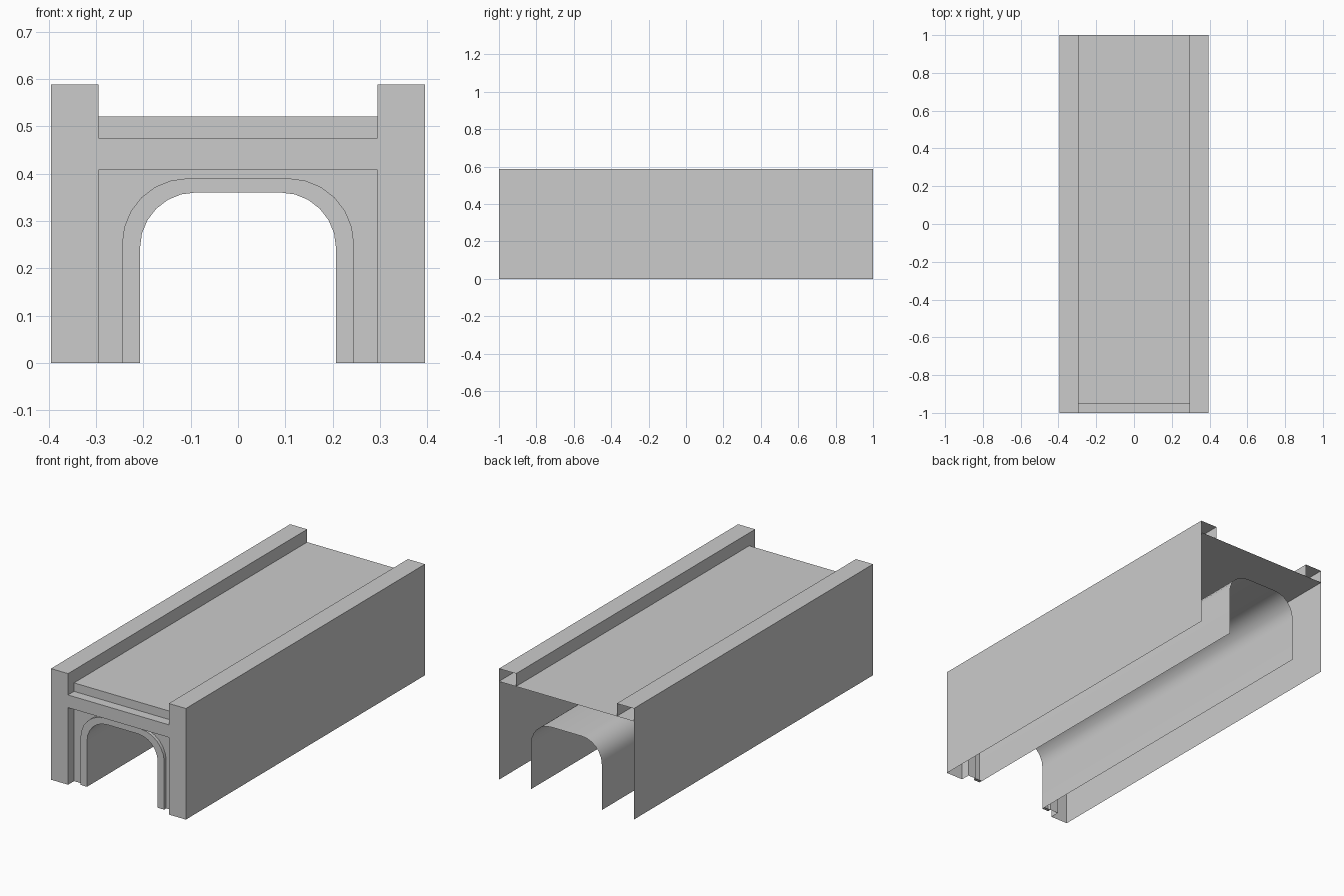
import bpy
import bmesh
import math

cube = bpy.data.objects.get("Cube")
if cube:
    bpy.data.objects.remove(cube, do_unlink=True)

FRONT, BACK = -1.0, 1.0
RECESS, TRIM = -0.95, -0.967
OUT, IN = 0.395, 0.295          # side wall and parapet faces
TOP, DECK, LEDGE, LINTEL = 0.588, 0.52, 0.475, 0.408

grey = bpy.data.materials.new("concrete_grey")
grey.use_nodes = True
grey.diffuse_color = (0.6, 0.6, 0.6, 1)
grey.node_tree.nodes["Principled BSDF"].inputs["Base Color"].default_value = (0.6, 0.6, 0.6, 1)


def finish(name, bm, smooth=False):
    mesh = bpy.data.meshes.new(name)
    bm.to_mesh(mesh)
    bm.free()
    mesh.materials.append(grey)
    obj = bpy.data.objects.new(name, mesh)
    bpy.context.collection.objects.link(obj)
    if smooth:
        bpy.ops.object.select_all(action="DESELECT")
        obj.select_set(True)
        bpy.context.view_layer.objects.active = obj
        bpy.ops.object.shade_smooth_by_angle(angle=math.radians(35))
    return obj


def strip(name, a, ya, b, yb, smooth=False):
    """Quads joining two matching open (x, z) profiles."""
    bm = bmesh.new()
    va = [bm.verts.new((x, ya, z)) for x, z in a]
    vb = [bm.verts.new((x, yb, z)) for x, z in b]
    for i in range(len(a) - 1):
        bm.faces.new((va[i], va[i + 1], vb[i + 1], vb[i]))
    return finish(name, bm, smooth)


def sheet(name, profile, y0, y1, smooth=False):
    return strip(name, profile, y0, profile, y1, smooth)


def plate(name, points, y):
    """Flat face in the x-z plane, facing the front."""
    bm = bmesh.new()
    bm.faces.new([bm.verts.new((x, y, z)) for x, z in points])
    return finish(name, bm)


def mirrored(profile):
    return [(-x, z) for x, z in reversed(profile)]


def arch(half, height, radius, steps=6):
    """Rounded portal outline from the -x foot to the +x foot."""
    left = [(-half, 0)]
    for i in range(steps + 1):
        t = math.pi / 2 * i / steps
        left.append((radius - half - radius * math.cos(t),
                     height - radius + radius * math.sin(t)))
    return left + mirrored(left)


outer = arch(0.245, 0.39, 0.139)
inner = arch(0.207, 0.36, 0.117)

# Side walls with parapets, open at the back and below
wall = [(-OUT, 0), (-OUT, TOP), (-IN, TOP), (-IN, DECK)]
sheet("right_side_wall", wall, FRONT, BACK)
sheet("left_side_wall", mirrored(wall), FRONT, BACK)

# Deck with the ledge step at the front
sheet("deck", [(-OUT, DECK), (OUT, DECK)], RECESS, BACK)
sheet("front_ledge", [(-IN, LEDGE), (IN, LEDGE)], FRONT, RECESS)
plate("deck_riser", [(-IN, LEDGE), (IN, LEDGE), (IN, DECK), (-IN, DECK)], RECESS)
cheek = [(-IN, DECK), (-IN, LEDGE)]
sheet("right_ledge_cheek", cheek, FRONT, RECESS)
sheet("left_ledge_cheek", mirrored(cheek), FRONT, RECESS)

# Front frame: two pillars joined by a lintel, and its reveal
half_frame = [(-IN, TOP), (-OUT, TOP), (-OUT, 0), (-IN, 0), (-IN, LINTEL)]
plate("front_frame", half_frame + mirrored(half_frame) + [(IN, LEDGE), (-IN, LEDGE)], FRONT)
sheet("frame_reveal", [(IN, 0), (IN, LINTEL), (-IN, LINTEL), (-IN, 0)], FRONT, RECESS)

# Recessed wall around the portal
plate("recessed_wall", [(-IN, 0)] + outer + [(IN, 0), (IN, LINTEL), (-IN, LINTEL)], RECESS)

# Raised portal trim
strip("portal_trim_face", inner, TRIM, outer, TRIM)
sheet("portal_trim_edge", outer, TRIM, RECESS, True)
for side, foot in (("right", [inner[0], outer[0]]), ("left", [outer[-1], inner[-1]])):
    sheet(side + "_trim_foot", foot, TRIM, RECESS)

# Tunnel lining running through to the back
sheet("tunnel_lining", inner[::-1], TRIM, BACK, True)
